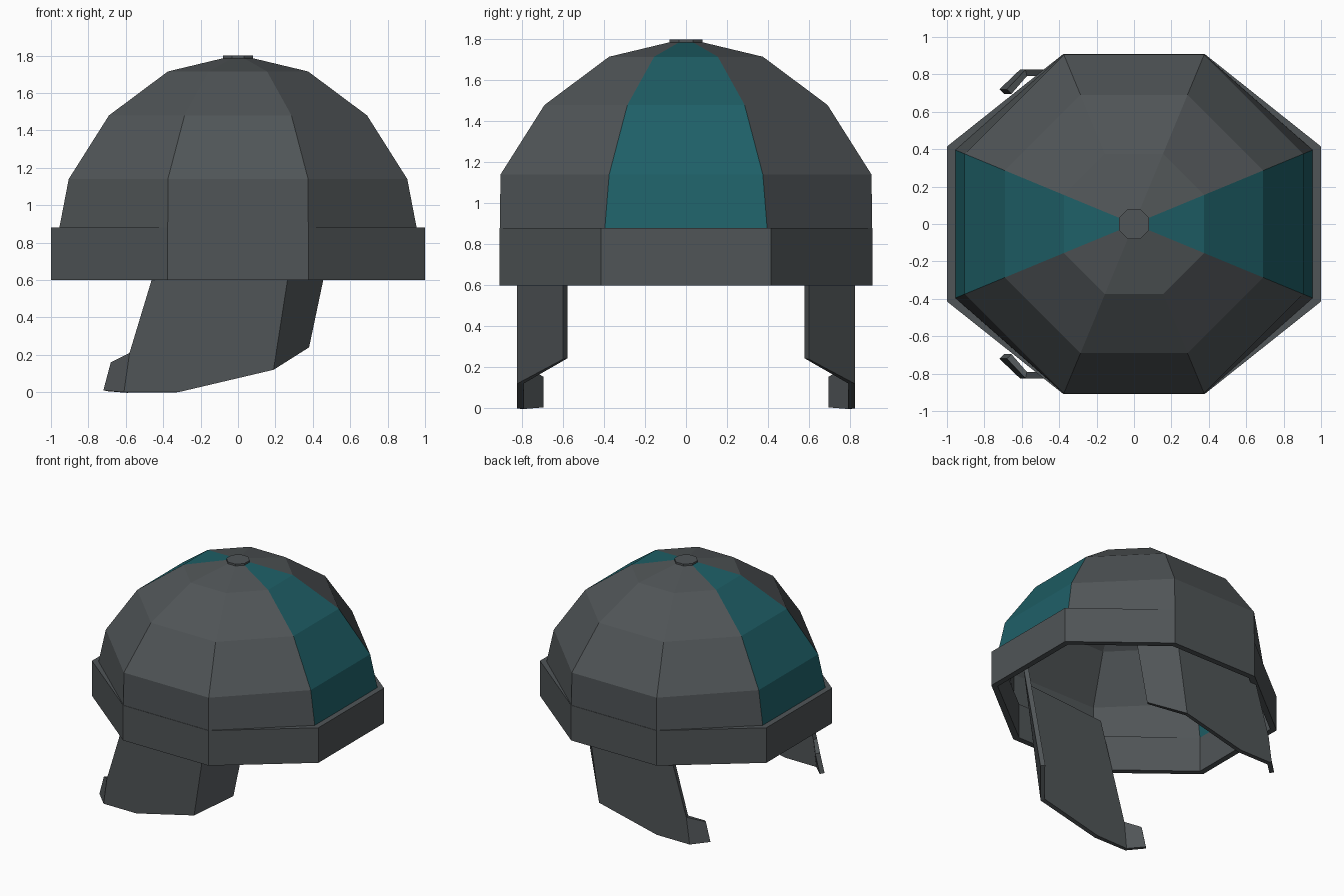
import bpy
from math import tan, pi

if "Cube" in bpy.data.objects:
    bpy.data.objects.remove(bpy.data.objects["Cube"])

T = tan(pi / 8)


def material(name, rgb):
    m = bpy.data.materials.new(name)
    m.diffuse_color = (*rgb, 1)
    m.use_nodes = True
    m.node_tree.nodes["Principled BSDF"].inputs["Base Color"].default_value = m.diffuse_color
    return m


steel = material("dark_steel", (0.08, 0.09, 0.095))
teal = material("teal", (0.013, 0.115, 0.135))


def octagon(ax, ay, z):
    """Octagon with flats at x = +-ax and y = +-ay; side 0 faces +x."""
    hx, hy = ay * T, ax * T
    return [(ax, -hy, z), (ax, hy, z), (hx, ay, z), (-hx, ay, z),
            (-ax, hy, z), (-ax, -hy, z), (-hx, -ay, z), (hx, -ay, z)]


def make(name, verts, faces, mats=(steel,)):
    me = bpy.data.meshes.new(name)
    me.from_pydata(verts, [], faces)
    for m in mats:
        me.materials.append(m)
    ob = bpy.data.objects.new(name, me)
    bpy.context.collection.objects.link(ob)
    return ob


def loft(rings):
    """Flatten rings into vertices and join neighbours with quads."""
    verts = [v for r in rings for v in r]
    faces = [(k * 8 + i, k * 8 + (i + 1) % 8,
              (k + 1) * 8 + (i + 1) % 8, (k + 1) * 8 + i)
             for k in range(len(rings) - 1) for i in range(8)]
    return verts, faces


# Faceted single-wall dome with teal side panels
profile = [(0.98, 0.908, 0.74), (0.955, 0.907, 0.88), (0.905, 0.905, 1.14),
           (0.69, 0.69, 1.48), (0.375, 0.375, 1.715), (0.07, 0.07, 1.788)]
verts, faces = loft([octagon(*p) for p in profile])
faces.append(tuple(range(40, 48)))
dome = make("dome", verts, faces, (steel, teal))
for p in dome.data.polygons:
    if p.index < 40 and p.index % 8 in (0, 4):
        p.material_index = 1

# Brow band: closed ring with thickness
outer, inner = (1.0, 0.91), (0.955, 0.865)
verts, faces = loft([octagon(*outer, 0.6), octagon(*outer, 0.88),
                     octagon(*inner, 0.88), octagon(*inner, 0.6),
                     octagon(*outer, 0.6)])
band = make("brow_band", verts[:32], [tuple(v % 32 for v in f) for f in faces])

# Small crown button
verts, faces = loft([octagon(0.08, 0.08, 1.775), octagon(0.08, 0.08, 1.8)])
make("crown_button", verts,
     faces + [tuple(range(8, 16)), tuple(range(7, -1, -1))])

# Cheek guards: flat plate, rear flange and front lip, mirrored across y
Y = -0.825
verts = [(-0.61, Y, 0.0), (-0.32, Y, 0.0), (0.19, Y, 0.12), (0.33, Y, 1.02),
         (-0.35, Y, 0.97), (-0.58, Y, 0.21),
         (0.38, -0.60, 0.24), (0.54, -0.60, 1.0),
         (-0.68, -0.72, 0.16), (-0.72, -0.72, 0.01)]
guard = make("cheek_guards", verts,
             [(0, 1, 2, 3, 4, 5), (2, 6, 7, 3), (0, 5, 8, 9)])
solid = guard.modifiers.new("thickness", 'SOLIDIFY')
solid.thickness = 0.035
solid.offset = -1
mirror = guard.modifiers.new("mirror", 'MIRROR')
mirror.use_axis = (False, True, False)
mirror.use_clip = False
